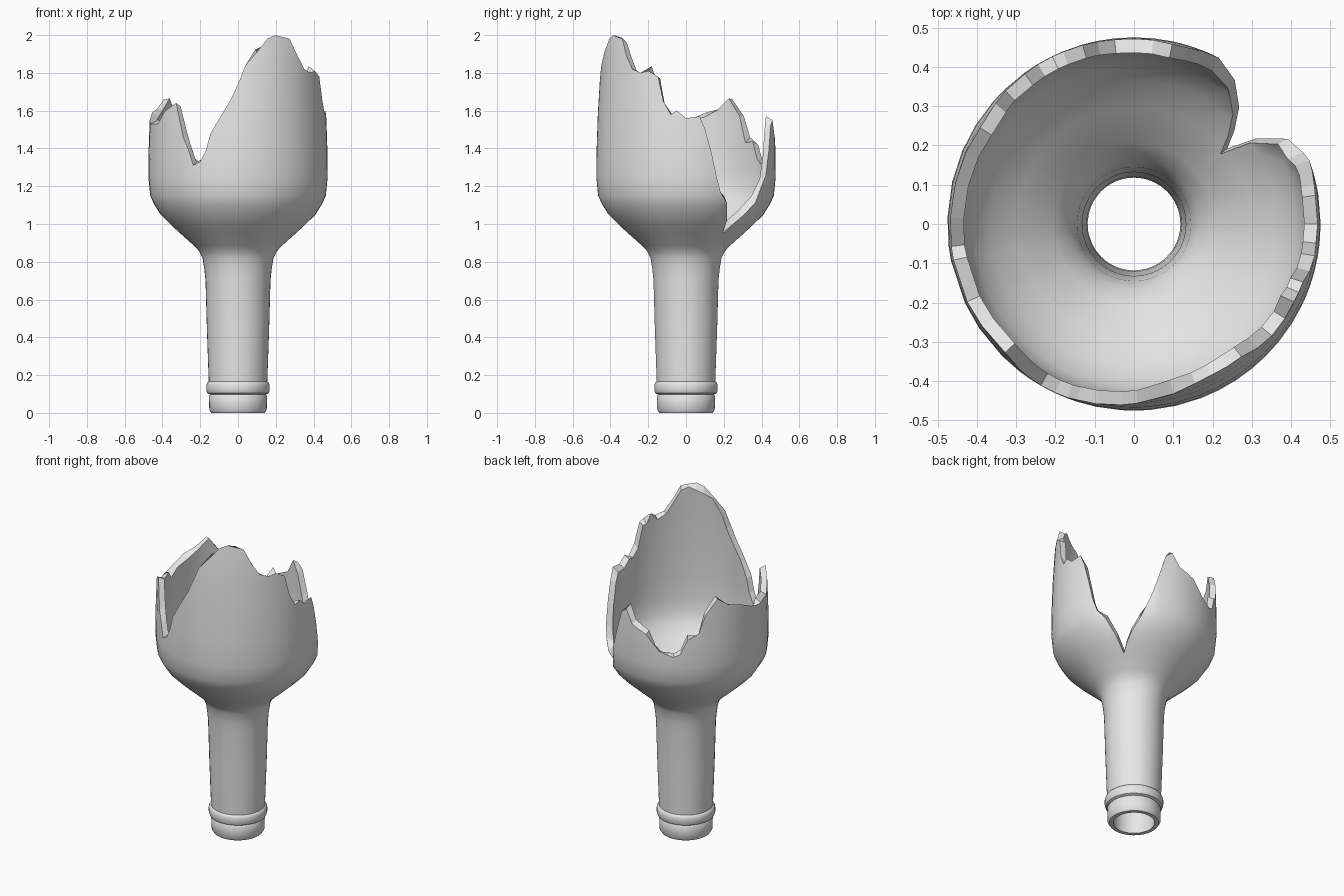
import bpy, bmesh, math, random
from mathutils import Vector

random.seed(4)
cube = bpy.data.objects.get("Cube")
if cube:
    bpy.data.objects.remove(cube, do_unlink=True)

# Wall profiles as (radius, height), from the mouth up to the broken bowl
OUTER = [(0.142, 0.0), (0.152, 0.015), (0.154, 0.09), (0.148, 0.098),
         (0.162, 0.104), (0.168, 0.12), (0.168, 0.148), (0.163, 0.16), (0.155, 0.166),
         (0.165, 0.45), (0.172, 0.70), (0.178, 0.76), (0.188, 0.82), (0.205, 0.855),
         (0.233, 0.885), (0.30, 0.945), (0.355, 0.995), (0.41, 1.05), (0.445, 1.105),
         (0.465, 1.15), (0.475, 1.25), (0.473, 1.40), (0.467, 1.58), (0.455, 1.78),
         (0.445, 1.90), (0.432, 2.0)]
INNER = [(0.118, 0.0), (0.121, 0.16), (0.128, 0.45), (0.132, 0.72), (0.145, 0.82),
         (0.165, 0.87), (0.205, 0.92), (0.30, 1.0), (0.365, 1.06), (0.41, 1.12),
         (0.432, 1.18), (0.44, 1.27), (0.438, 1.40), (0.432, 1.58), (0.42, 1.78),
         (0.40, 2.0)]

# Height of the broken edge around the bowl as (degrees, height)
RIM = [(0, 1.56), (9, 1.57), (12.5, 1.5), (16.5, 1.38), (20, 1.25), (23, 1.17),
       (29, 1.11), (35, 1.02), (39, 0.95), (43, 0.99), (48, 1.04), (55, 1.11), (63, 1.26),
       (68, 1.39), (73, 1.52), (78, 1.55), (84, 1.47), (96, 1.43), (106, 1.34),
       (116, 1.31), (121, 1.33), (126, 1.42), (134, 1.46), (139, 1.57), (148, 1.66),
       (157, 1.61), (167, 1.59), (178, 1.55), (187, 1.53), (205, 1.53), (214, 1.6),
       (225, 1.64), (232, 1.46), (236, 1.4), (240, 1.31), (245, 1.33), (249, 1.39),
       (252, 1.48), (258, 1.56), (266, 1.67), (271, 1.76), (275, 1.84), (283, 1.91),
       (291, 1.98), (297, 2.0), (303, 1.99), (309, 1.98), (315, 1.89), (321, 1.82),
       (328, 1.8), (334, 1.81), (341, 1.78), (345, 1.65), (350, 1.58), (354, 1.6),
       (360, 1.56)]


def lerp_table(table, x):
    """Linear lookup in a list of (x, value) pairs."""
    for (x0, v0), (x1, v1) in zip(table, table[1:]):
        if x <= x1:
            return v0 + (v1 - v0) * (x - x0) / (x1 - x0)
    return table[-1][1]


def wall(profile, top):
    """Profile points, with every point above the broken edge pulled down to it."""
    by_height = [(z, r) for r, z in profile]
    heights = [min(z, top) for _, z in profile]
    return [(lerp_table(by_height, z), z) for z in heights]


# Columns follow the corners of the break, plus an even division of the circle
angles = sorted({float(a) for a, _ in RIM[:-1]} |
                {i * 11.25 for i in range(32)
                 if min(abs(i * 11.25 - a) for a, _ in RIM) > 2.5})

bm = bmesh.new()
columns = []
for a in angles:
    top = lerp_table(RIM, a)
    inner_top = min(top + random.uniform(-0.035, 0.025), 1.985)
    if top < 1.15:
        inner_top = top + 0.035
    loop = wall(OUTER, top) + wall(INNER, inner_top)[::-1]
    c, s = math.cos(math.radians(a)), math.sin(math.radians(a))
    columns.append([bm.verts.new((r * c, r * s, z)) for r, z in loop])

# Join neighbouring columns; the strip between both walls at the top is the break
n = len(columns[0])
for i, left in enumerate(columns):
    right = columns[(i + 1) % len(columns)]
    for j in range(n):
        k = (j + 1) % n
        face = bm.faces.new((left[j], right[j], right[k], left[k]))
        face.material_index = 1 if j == len(OUTER) - 1 else 0
bmesh.ops.remove_doubles(bm, verts=bm.verts, dist=0.0002)
bmesh.ops.recalc_face_normals(bm, faces=bm.faces)
broken = [f.index for f in bm.faces if False]
bm.faces.index_update()
broken = [f.index for f in bm.faces if f.material_index == 1]
for f in bm.faces:
    f.material_index = 0

mesh = bpy.data.meshes.new("broken_bottle")
bm.to_mesh(mesh)
bm.free()
bottle = bpy.data.objects.new("broken_bottle", mesh)
bpy.context.collection.objects.link(bottle)

# Plain grey glass
grey = bpy.data.materials.new("light_grey")
grey.use_nodes = True
grey.diffuse_color = (0.8, 0.8, 0.8, 1)
grey.node_tree.nodes["Principled BSDF"].inputs["Base Color"].default_value = (0.8, 0.8, 0.8, 1)
mesh.materials.append(grey)

# Smooth walls, flat facets along the break
bpy.ops.object.select_all(action="DESELECT")
bottle.select_set(True)
bpy.context.view_layer.objects.active = bottle
bpy.ops.object.shade_smooth_by_angle(angle=math.radians(40))
for i in broken:
    mesh.polygons[i].use_smooth = False
